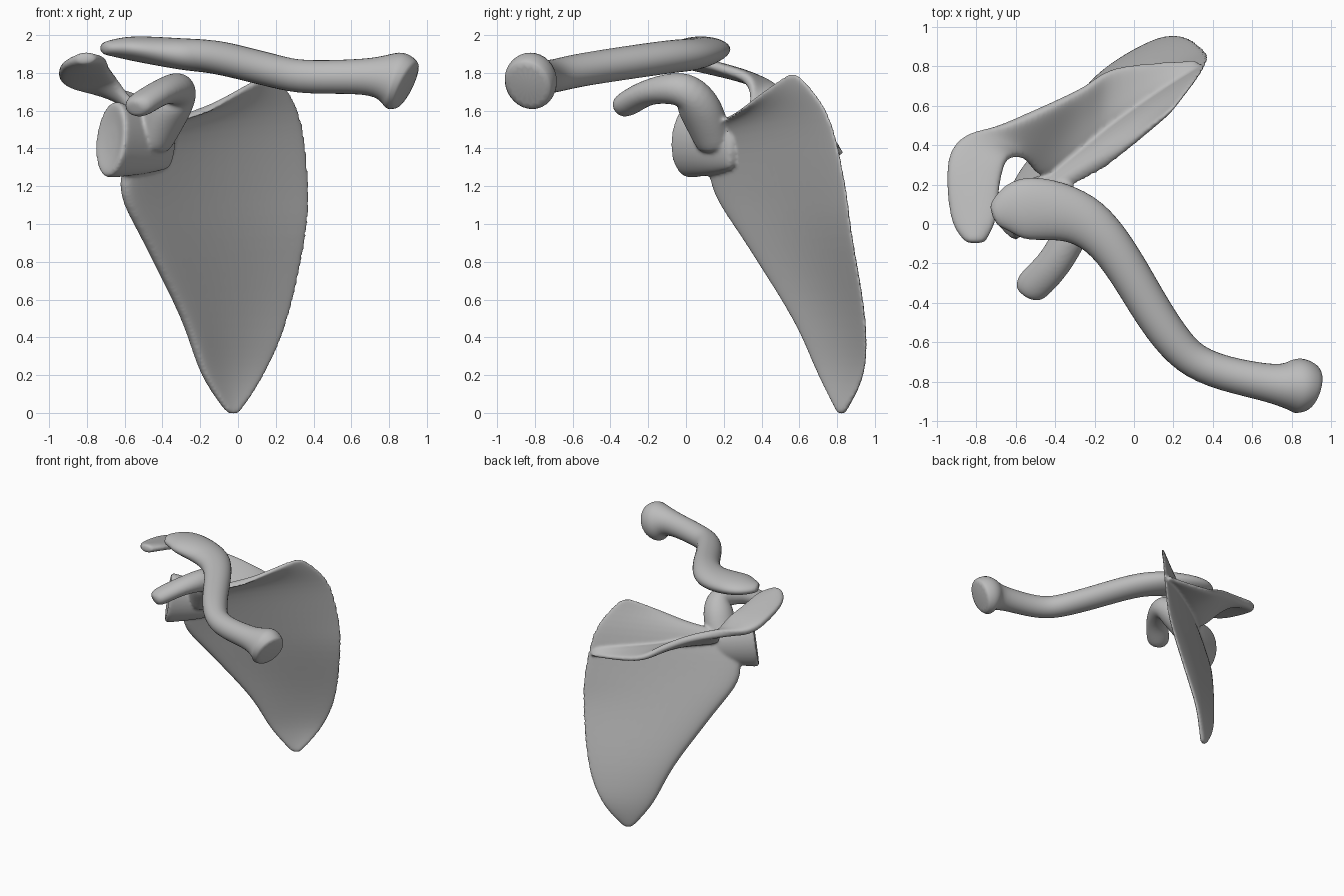
import bpy, bmesh
from math import pi, sin, cos, copysign
from mathutils import Vector

cube = bpy.data.objects.get("Cube")
if cube:
    bpy.data.objects.remove(cube)

grey = (0.5, 0.5, 0.5, 1)
bone = bpy.data.materials.new("bone grey")
bone.use_nodes = True
bone.diffuse_color = grey
bone.node_tree.nodes["Principled BSDF"].inputs["Base Color"].default_value = grey


def resample(keys, steps=3):
    """Smooth curve through every key, whatever its number of values."""
    keys = [Vector(key) for key in keys]
    last = len(keys) - 1
    result = []
    for index in range(last):
        start, end = keys[index], keys[index + 1]
        leave = (end - keys[max(index - 1, 0)]) / 2
        arrive = (keys[min(index + 2, last)] - start) / 2
        for step in range(steps):
            t = step / steps
            ease = t * t * (3 - 2 * t)
            result.append(start.lerp(end, ease)
                          + leave * t * (1 - t) ** 2 - arrive * t * t * (1 - t))
    return result + [keys[last]]


def tangent(points, index):
    after = points[min(index + 1, len(points) - 1)]
    before = points[max(index - 1, 0)]
    return (after - before).normalized()


def loft(name, rings):
    """Skin a list of closed rings and cap both ends."""
    bm = bmesh.new()
    loops = [[bm.verts.new(point) for point in ring] for ring in rings]
    for lower, upper in zip(loops, loops[1:]):
        for i in range(len(lower)):
            bm.faces.new((lower[i - 1], lower[i], upper[i], upper[i - 1]))
    bm.faces.new(loops[0])
    bm.faces.new(loops[-1])
    bmesh.ops.recalc_face_normals(bm, faces=bm.faces)
    for face in bm.faces:
        face.smooth = True
    mesh = bpy.data.meshes.new(name)
    bm.to_mesh(mesh)
    bm.free()
    mesh.materials.append(bone)
    obj = bpy.data.objects.new(name, mesh)
    bpy.context.collection.objects.link(obj)
    return obj


def tube(name, keys, dish=0, sides=16):
    """Keys: centre x, y, z, then full width and full height."""
    stations = resample(keys)
    centres = [station.to_3d() for station in stations]
    rings = []
    for index, (centre, station) in enumerate(zip(centres, stations)):
        along = tangent(centres, index)
        across = Vector((along.y, -along.x, 0)).normalized()
        up = across.cross(along)
        width, height = station[3] / 2, station[4] / 2
        angles = [2 * pi * side / sides for side in range(sides)]
        rings.append([centre + across * cos(a) * width + up * sin(a) * height
                      for a in angles])
    if dish:
        # sink the middle of the end face
        rim = rings[-1]
        rings.append([p.lerp(centre, 0.2) for p in rim])
        rings.append([p.lerp(centre - along * dish, 0.6) for p in rim])
    return loft(name, rings)


def plate(name, keys, shape, sides=24):
    """Keys: both edge points. shape(f): half thickness at each edge and middle, bow."""
    rows = [(Vector(row[:3]), Vector(row[3:])) for row in resample(keys)]
    centres = [a.lerp(b, 0.5) for a, b in rows]
    rings = []
    for index, (a, b) in enumerate(rows):
        normal = (b - a).cross(tangent(centres, index)).normalized()
        first, middle, second, bow = shape(index / (len(rows) - 1))
        ring = []
        for side in range(sides):
            angle = 2 * pi * side / sides
            u = (1 - cos(angle)) / 2
            half = first * (1 - u) ** 3 + second * u ** 3 + middle * 3 * u * (1 - u)
            rounding = copysign(abs(sin(angle)) ** 0.5, sin(angle))
            ring.append(a.lerp(b, u) + normal * (rounding * half + bow * 4 * u * (1 - u)))
        rings.append(ring)
    return loft(name, rings)


# Collar bone: flat outer end, S-shaped shaft, flared inner end turned forward
clavicle = tube("clavicle", [
    (-.72, .04, 1.93, .1, .06),
    (-.57, .08, 1.93, .32, .13),
    (-.3, .04, 1.9, .28, .17),
    (-.1, -.13, 1.88, .22, .18),
    (.15, -.53, 1.82, .2, .18),
    (.35, -.72, 1.78, .18, .18),
    (.7, -.81, 1.78, .2, .2),
    (.83, -.82, 1.76, .29, .32),
    (.9, -.84, 1.73, .24, .27)])

# Broad thin blade, thickened along its outer border and hollow in front
blade = plate("blade", [
    (-.05, .81, -.01, 0, .83, -.01),
    (-.19, .71, .2, .14, .94, .2),
    (-.3, .58, .5, .27, .95, .5),
    (-.5, .33, .9, .37, .88, .95),
    (-.63, .14, 1.2, .38, .84, 1.25),
    (-.5, .13, 1.5, .33, .75, 1.6),
    (-.2, .24, 1.56, .18, .56, 1.83)],
    lambda f: (.02 + .06 * sin(pi * f), .02, .02, -.04 * sin(pi * f)))

# Ridge on the back of the blade, sweeping out into the overhanging shoulder tip
ridge = plate("ridge_and_acromion", [
    (.32, .79, 1.42, .35, .83, 1.36),
    (-.08, .53, 1.45, -.08, .8, 1.43),
    (-.25, .38, 1.47, -.25, .7, 1.53),
    (-.46, .24, 1.48, -.43, .61, 1.63),
    (-.55, .33, 1.61, -.66, .51, 1.7),
    (-.64, .33, 1.76, -.87, .44, 1.73),
    (-.68, .2, 1.82, -.95, .3, 1.78),
    (-.7, .02, 1.87, -.93, .02, 1.84),
    (-.76, -.1, 1.88, -.85, -.1, 1.88)],
    lambda f: (.02 + .02 * sin(pi * f), .02 + .02 * f, .02 + .03 * sin(pi * f), 0))

# Neck widening into the shallow shoulder socket
socket = tube("socket", [
    (-.34, .26, 1.39, .06, .2),
    (-.5, .15, 1.42, .18, .33),
    (-.68, .02, 1.45, .28, .43)], dish=.03)

# Hooked process curling forward beneath the collar bone
hook = tube("coracoid", [
    (-.46, .16, 1.4, .2, .18),
    (-.37, .08, 1.6, .25, .22),
    (-.31, -.01, 1.71, .19, .19),
    (-.4, -.19, 1.7, .18, .14),
    (-.52, -.32, 1.63, .18, .13),
    (-.55, -.36, 1.61, .1, .08)])

# Fuse the shoulder blade parts into one flowing surface
bpy.ops.object.select_all(action="DESELECT")
for part in (blade, ridge, socket, hook):
    part.select_set(True)
bpy.context.view_layer.objects.active = blade
bpy.ops.object.join()
blade.name = "shoulder_blade"

for obj in (clavicle, blade):
    rounded = obj.modifiers.new("round", "SUBSURF")
    rounded.levels = rounded.render_levels = 1
fuse = blade.modifiers.new("fuse", "REMESH")
fuse.mode = "VOXEL"
fuse.voxel_size = 0.01
fuse.use_smooth_shade = True
soften = blade.modifiers.new("soften", "SMOOTH")
soften.iterations = 10
